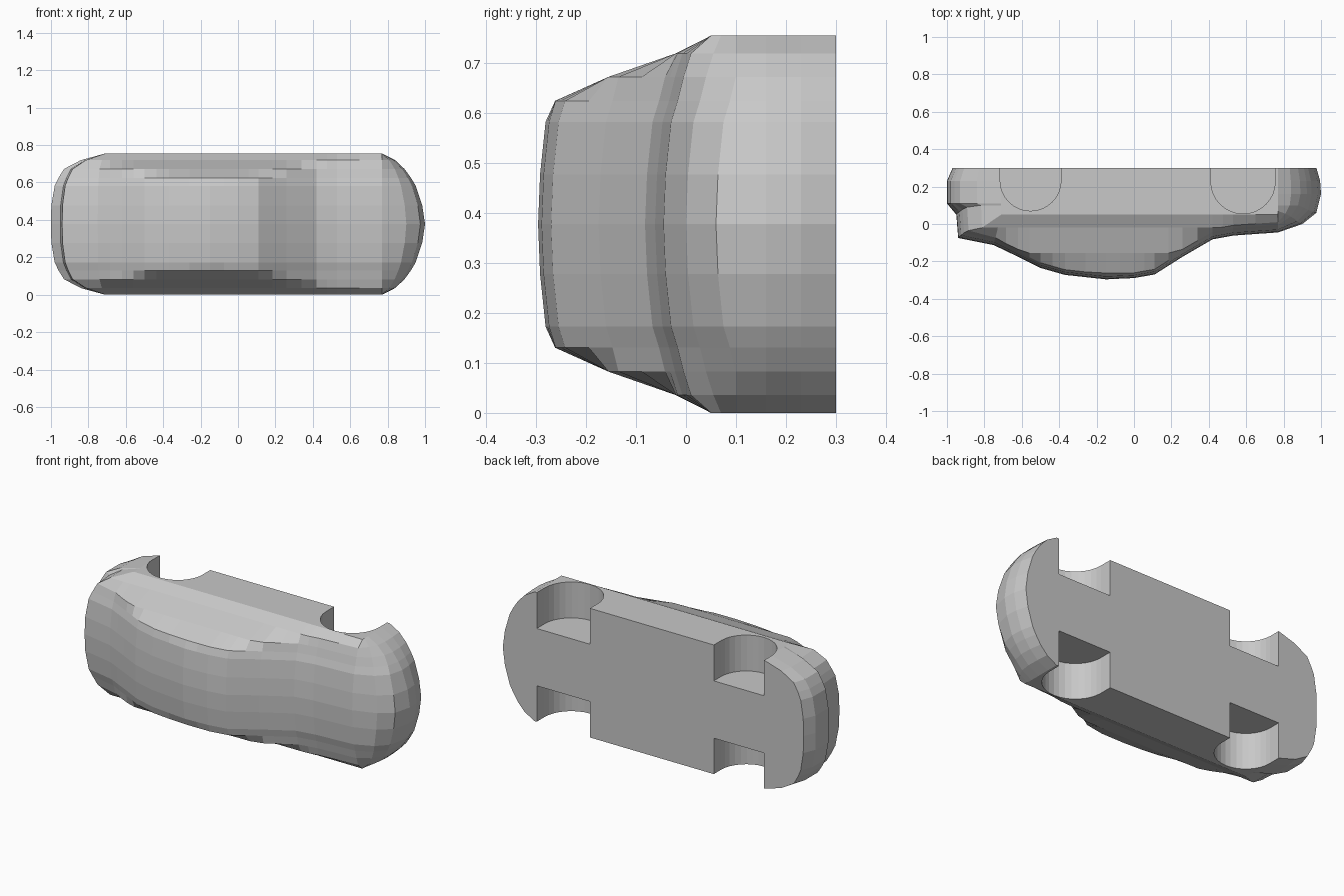
import bpy, bmesh, math

if "Cube" in bpy.data.objects:
    bpy.data.objects.remove(bpy.data.objects["Cube"], do_unlink=True)

grey = bpy.data.materials.new("light grey")
grey.use_nodes = True
colour = (0.58, 0.58, 0.58, 1)
grey.diffuse_color = colour
grey.node_tree.nodes["Principled BSDF"].inputs["Base Color"].default_value = colour

HALF = 0.3775                  # half the body width, and its middle height
NOSE, TAIL = 0.77, -0.71       # where the rounded ends begin

# Centre line of the body, from the floor at the tail over the roof to the nose
profile = [(-0.97, 0.3), (-1, 0.23), (-1, 0.11), (-0.95, 0.05), (-0.94, -0.075),
           (-0.75, -0.113), (-0.62, -0.175), (-0.5, -0.235), (-0.37, -0.272),
           (-0.15, -0.296), (0, -0.289), (0.11, -0.27), (0.26, -0.175),
           (0.42, -0.082), (0.53, -0.062), (0.77, -0.045), (0.9, 0),
           (0.975, 0.06), (1, 0.16), (0.995, 0.23), (0.975, 0.3)]

# Lengthwise strips: offset, tail reach, nose reach, crown drop, highest level
strips = [(0, -1, 1, 0, -0.4), (0.1, -0.998, 0.985, 0.004, -0.4),
          (0.205, -0.98, 0.95, 0.015, -0.4), (0.247, -0.96, 0.925, 0.028, -0.262),
          (0.295, -0.93, 0.89, 0.04, -0.155), (0.342, -0.84, 0.84, 0.055, -0.02),
          (HALF, TAIL, NOSE, 0.07, 0.05)]


def make_object(name, bm):
    bmesh.ops.recalc_face_normals(bm, faces=bm.faces)
    mesh = bpy.data.meshes.new(name)
    bm.to_mesh(mesh)
    bm.free()
    obj = bpy.data.objects.new(name, mesh)
    bpy.context.collection.objects.link(obj)
    mesh.materials.append(grey)
    return obj


def subdivide(points):
    """Halve the sloping upper segments for cleaner window creases."""
    result = []
    for a, b in zip(points, points[1:]):
        result.append(a)
        if TAIL - 0.1 < a[0] < NOSE - 0.01:
            result.append(((a[0] + b[0]) / 2, (a[1] + b[1]) / 2))
    return result + [points[-1]]


def fit(x, y, tail, nose, drop, top):
    """Squeeze the ends in plan and lower the top toward the sides."""
    if x > NOSE:
        x = NOSE + (x - NOSE) * (nose - NOSE) / (1 - NOSE)
    elif x < TAIL:
        x = TAIL + (x - TAIL) * (tail - TAIL) / (-1 - TAIL)
    if y < 0.1:
        y = max(min(y + drop, 0.1), top)
    return x, y


def bridge(bm, a, b):
    for i in range(len(a)):
        j = (i + 1) % len(a)
        bm.faces.new((a[i], a[j], b[j], b[i]))


# Body shell
bm = bmesh.new()
points = subdivide(profile)
sections = [(-w, *rest) for w, *rest in reversed(strips[1:])] + strips
rings = []
for w, *shape in sections:
    ring = []
    for x, y in points:
        x, y = fit(x, y, *shape)
        ring.append(bm.verts.new((x, y, HALF + w)))
    rings.append(ring)
for a, b in zip(rings, rings[1:]):
    bridge(bm, a, b)
bm.faces.new(rings[0])
bm.faces.new(rings[-1])
bmesh.ops.remove_doubles(bm, verts=bm.verts, dist=0.0005)
body = make_object("car_body", bm)

# Wheel wells: round-topped slots cut inward from each side
bm = bmesh.new()
for cx, cy, radius in ((-0.553, 0.233, 0.163), (0.583, 0.227, 0.172)):
    outline = [(cx - radius, 0.4)]
    for i in range(17):
        angle = math.pi * (1 + i / 16)
        outline.append((cx + radius * math.cos(angle), cy + radius * math.sin(angle)))
    outline.append((cx + radius, 0.4))
    for low, high in ((-0.2, 0.21), (2 * HALF - 0.21, 1)):
        a = [bm.verts.new((x, y, low)) for x, y in outline]
        b = [bm.verts.new((x, y, high)) for x, y in outline]
        bridge(bm, a, b)
        bm.faces.new(a)
        bm.faces.new(b)
cutter = make_object("wheel_well_cutter", bm)
cutter.hide_render = True

cut = body.modifiers.new("wheel wells", 'BOOLEAN')
cut.operation = 'DIFFERENCE'
cut.solver = 'EXACT'
cut.object = cutter
bpy.context.view_layer.objects.active = body
body.select_set(True)
bpy.ops.object.modifier_apply(modifier=cut.name)
bpy.data.objects.remove(cutter, do_unlink=True)
